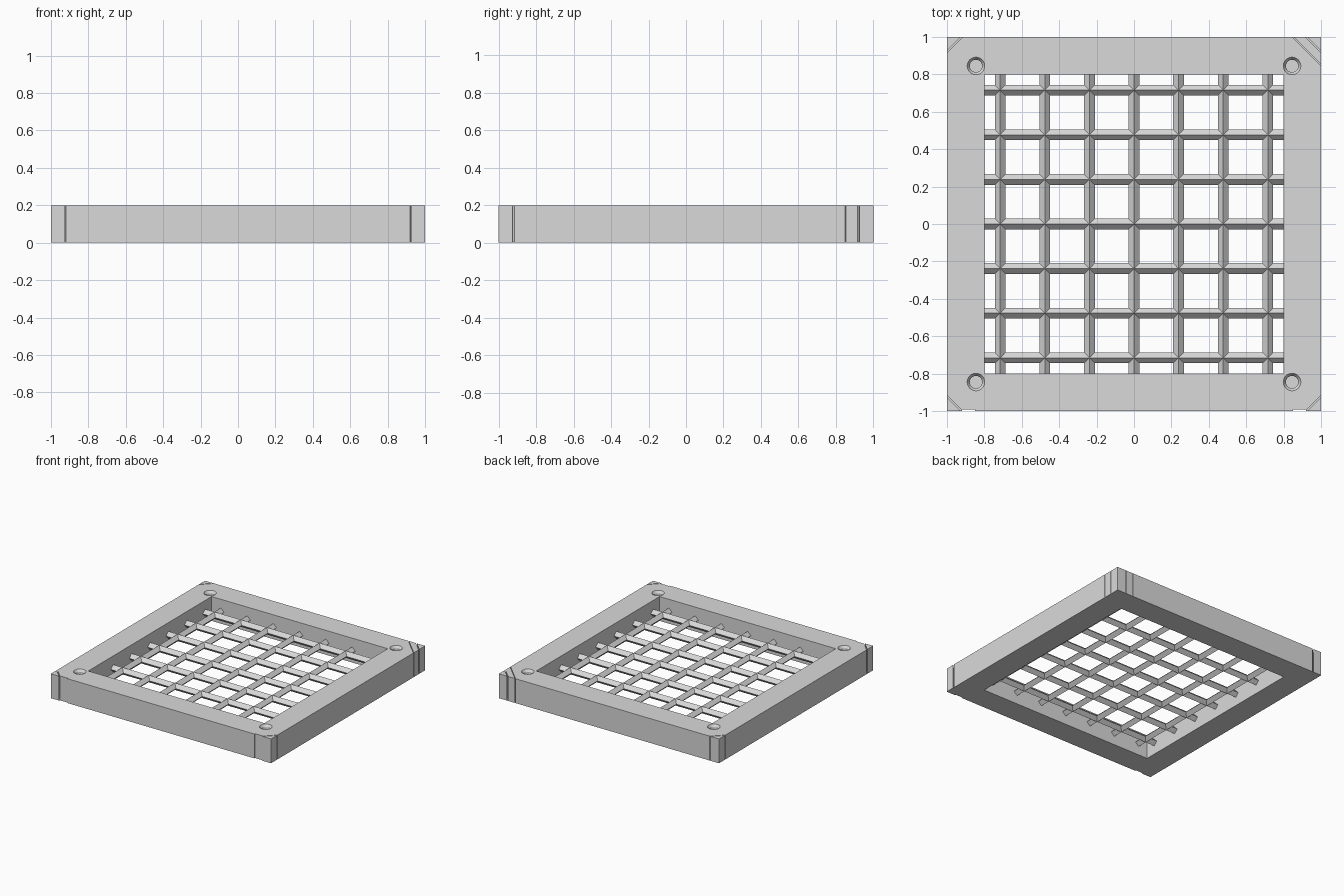
import bpy, math
from mathutils import Vector

if "Cube" in bpy.data.objects:
    bpy.data.objects.remove(bpy.data.objects["Cube"])

mat = bpy.data.materials.new("light_grey")
mat.diffuse_color = (0.7, 0.7, 0.7, 1)
mat.use_nodes = True
mat.node_tree.nodes["Principled BSDF"].inputs["Base Color"].default_value = mat.diffuse_color

def box(name, loc, size, rot=0):
    bpy.ops.mesh.primitive_cube_add(size=1, location=loc, rotation=(0, 0, rot))
    o = bpy.context.object
    o.name = name
    o.scale = size
    bpy.ops.object.transform_apply(location=False, rotation=False, scale=True)
    return o

def cut(target, cutter):
    m = target.modifiers.new("cut", 'BOOLEAN')
    m.operation = 'DIFFERENCE'
    m.solver = 'EXACT'
    m.object = cutter
    bpy.context.view_layer.objects.active = target
    bpy.ops.object.modifier_apply(modifier=m.name)
    bpy.data.objects.remove(cutter, do_unlink=True)

# square outer frame with an open middle
frame = box("frame", (0, 0, 0.1), (2, 2, 0.2))
frame.data.materials.append(mat)
cut(frame, box("opening", (0, 0, 0.1), (1.6, 1.6, 0.5)))

def slit(sx, sy, inset, width):
    # diagonal slot across a corner, stopping just above the underside
    c = 1 - inset / 2
    angle = math.atan2(sy, sx) + math.pi / 2
    cut(frame, box("slit", (sx * c, sy * c, 0.155), (0.5 * inset / 0.08, width, 0.302), angle))

corners = [(sx, sy) for sx in (-1, 1) for sy in (-1, 1)]
for sx, sy in corners:
    slit(sx, sy, 0.08, 0.007)
slit(1, 1, 0.15, 0.004)

# shallow steps beside the two front corners
for s in (-1, 1):
    cut(frame, box("step", (s * 0.885, -1.012, 0.1), (0.07, 0.04, 0.5)))

# countersunk blind holes in the corners
for sx, sy in corners:
    p = Vector((sx * 0.845, sy * 0.845, 0))
    bpy.ops.mesh.primitive_cylinder_add(vertices=32, radius=0.033, depth=0.3, location=p + Vector((0, 0, 0.25)))
    cut(frame, bpy.context.object)
    bpy.ops.mesh.primitive_cone_add(vertices=32, radius1=0.033, radius2=0.061, depth=0.04,
                                    location=p + Vector((0, 0, 0.2)))
    cut(frame, bpy.context.object)

# lattice of square bars set on edge
for i in range(7):
    t = (i - 3) * 0.2385
    for name, loc, rot in (("cross_bar", (0, t, 0.1), (math.pi / 4, 0, 0)),
                           ("long_bar", (t, 0, 0.1), (math.pi / 4, 0, math.pi / 2))):
        b = box(f"{name}_{i + 1}", loc, (1.6, 0.041, 0.041))
        b.rotation_euler = rot
        b.data.materials.append(mat)
